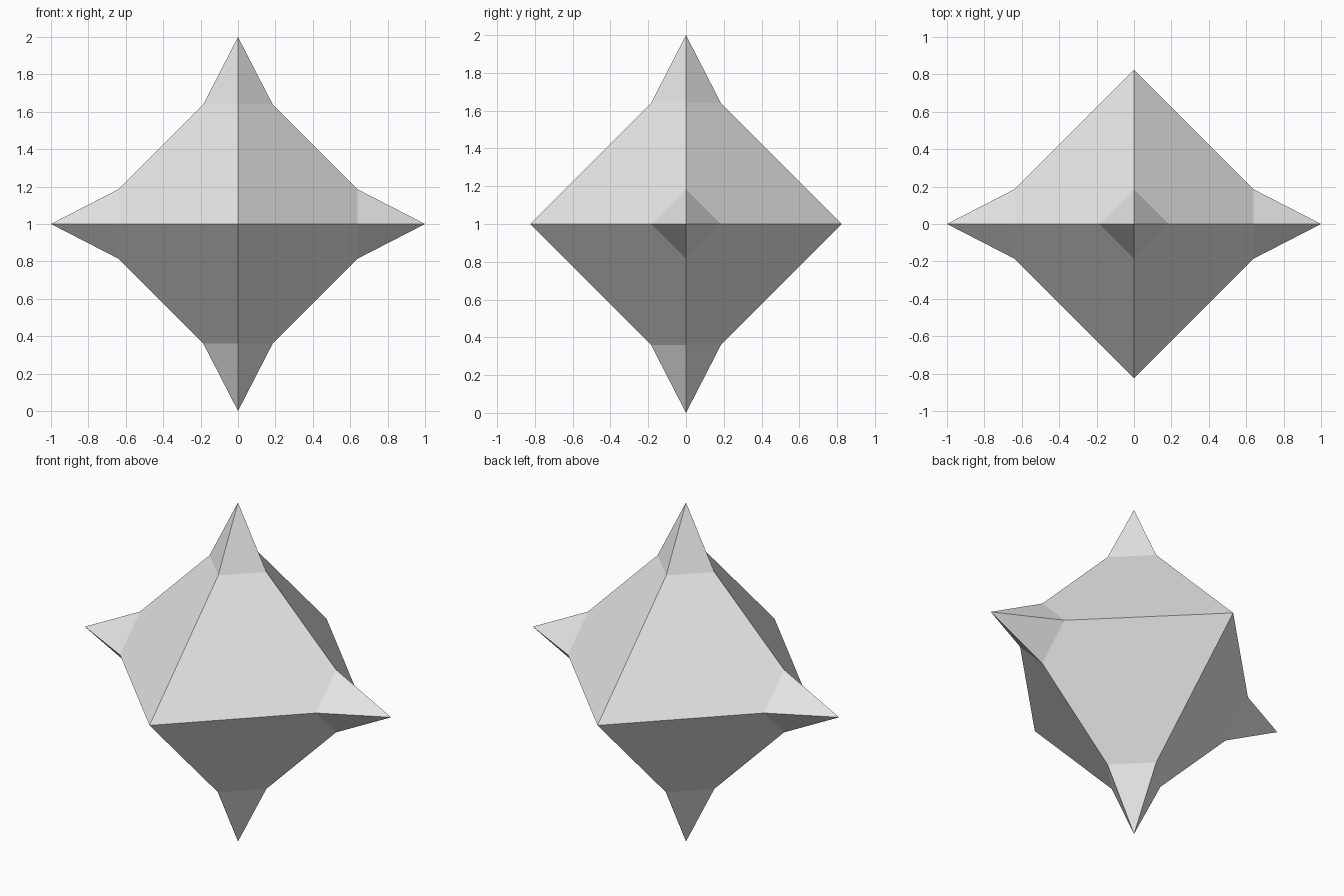
import bpy, bmesh
from mathutils import Vector

if "Cube" in bpy.data.objects:
    bpy.data.objects.remove(bpy.data.objects["Cube"])

R = 0.825      # octahedron radius
CUT = 0.64     # distance at which the spikes start
BASE = R - CUT # half diagonal of a spike base
CENTRE = Vector((0, 0, 1))

grey = bpy.data.materials.new("light_grey")
grey.diffuse_color = (0.8, 0.8, 0.8, 1)
grey.use_nodes = True
grey.node_tree.nodes["Principled BSDF"].inputs["Base Color"].default_value = grey.diffuse_color


def finish(bm, name):
    bmesh.ops.translate(bm, verts=bm.verts, vec=CENTRE)
    mesh = bpy.data.meshes.new(name)
    bm.to_mesh(mesh)
    bm.free()
    mesh.materials.append(grey)
    obj = bpy.data.objects.new(name, mesh)
    bpy.context.collection.objects.link(obj)


spikes = {
    "right_spike": Vector((1, 0, 0)),
    "left_spike": Vector((-1, 0, 0)),
    "top_spike": Vector((0, 0, 1)),
    "bottom_spike": Vector((0, 0, -1)),
}

# Octahedral body, trimmed open where each spike takes over
bm = bmesh.new()
for axis in range(3):
    for sign in (-1, 1):
        p = Vector((0, 0, 0))
        p[axis] = sign * R
        bm.verts.new(p)
bmesh.ops.convex_hull(bm, input=bm.verts)
for d in spikes.values():
    geom = bm.verts[:] + bm.edges[:] + bm.faces[:]
    bmesh.ops.bisect_plane(bm, geom=geom, plane_co=d * CUT, plane_no=d,
                           clear_outer=True)
bmesh.ops.recalc_face_normals(bm, faces=bm.faces)
finish(bm, "octahedral_body")

# Four-sided spikes, their base corners aligned with the body's edges
for name, d in spikes.items():
    bm = bmesh.new()
    ring = []
    for axis in range(3):
        if d[axis] == 0:
            u = Vector((0, 0, 0))
            u[axis] = BASE
            ring.append(u)
    u, v = ring
    corners = [bm.verts.new(d * CUT + o) for o in (u, v, -u, -v)]
    tip = bm.verts.new(d)
    flip = u.cross(v).dot(d) < 0
    for i in range(4):
        a, b = corners[i], corners[(i + 1) % 4]
        bm.faces.new((b, a, tip) if flip else (a, b, tip))
    finish(bm, name)
